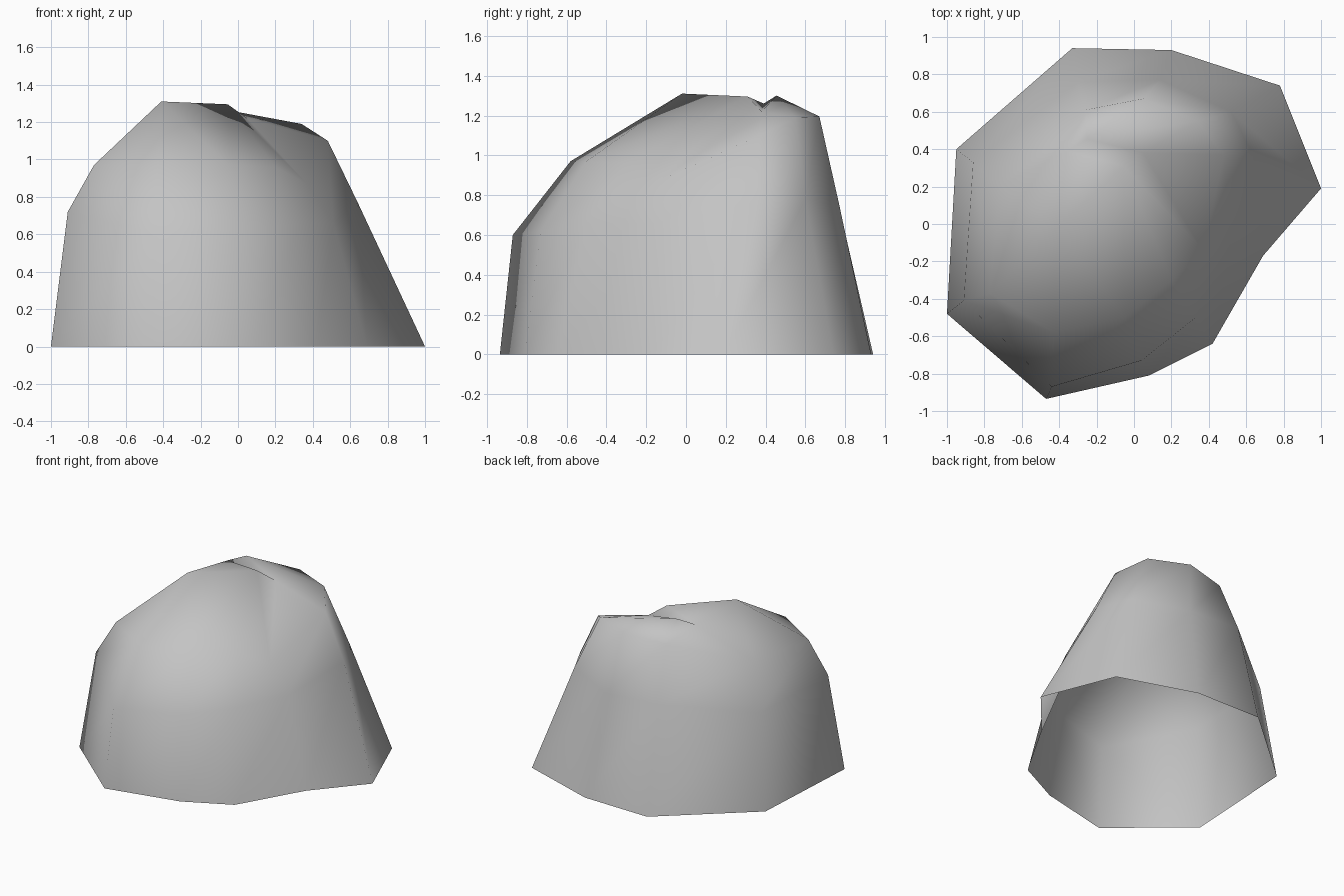
import bpy, bmesh

if "Cube" in bpy.data.objects:
    bpy.data.objects.remove(bpy.data.objects["Cube"])

# One plain stone colour
stone = bpy.data.materials.new("stone_grey")
stone.diffuse_color = (0.55, 0.55, 0.55, 1)
stone.use_nodes = True
stone.node_tree.nodes["Principled BSDF"].inputs["Base Color"].default_value = stone.diffuse_color

# Three ten-point rings: ground outline, shoulder and upper edge
ground = [(-1, -.48, 0), (-.47, -.935, 0), (.08, -.81, 0), (.42, -.64, 0), (.69, -.17, 0),
          (1, .19, 0), (.78, .74, 0), (.2, .93, 0), (-.33, .94, 0), (-.95, .4, 0)]
shoulder = [(-.91, -.41, .72), (-.44, -.87, .6), (.04, -.73, .62), (.33, -.5, .66), (.51, -.12, .66),
            (.64, .36, .77), (.52, .6, .78), (.14, .77, .75), (-.3, .76, .78), (-.86, .33, .7)]
upper = [(-.77, -.37, .97), (-.43, -.58, .97), (-.05, -.5, .97), (.2, -.3, .96), (.37, -.14, .87),
         (.48, .37, 1.1), (.34, .55, 1.19), (.05, .67, 1.195), (-.26, .61, 1.17), (-.72, .2, 1.0)]

# Summit points: main peak and ridge, valley mouth and head, rear peak
summit = {"A": (-.41, -.02, 1.31), "W": (-.055, .31, 1.295), "N": (.05, .38, 1.22),
          "P": (-.36, .39, 1.26), "U": (-.25, .455, 1.30)}

bm = bmesh.new()
rings = [[bm.verts.new(p) for p in ring] for ring in (ground, shoulder, upper)]

# Side walls, open underneath
for low, high in zip(rings, rings[1:]):
    for i in range(10):
        j = (i + 1) % 10
        bm.faces.new((low[i], low[j], high[j], high[i]))

# Craggy cap with a small valley: digits are upper ring points
v = {k: bm.verts.new(p) for k, p in summit.items()}
v.update({str(i): vert for i, vert in enumerate(rings[2])})
for tri in ("90A 01A 12A A2W 23W 34W 4NW 45N 56N 6UN "
            "67U 78U 8PU 89P 9AP AWP WNP NUP").split():
    bm.faces.new([v[c] for c in tri])

for f in bm.faces:
    f.smooth = True
mesh = bpy.data.meshes.new("rock")
bm.to_mesh(mesh)
bm.free()
mesh.materials.append(stone)
rock = bpy.data.objects.new("rock", mesh)
bpy.context.collection.objects.link(rock)
